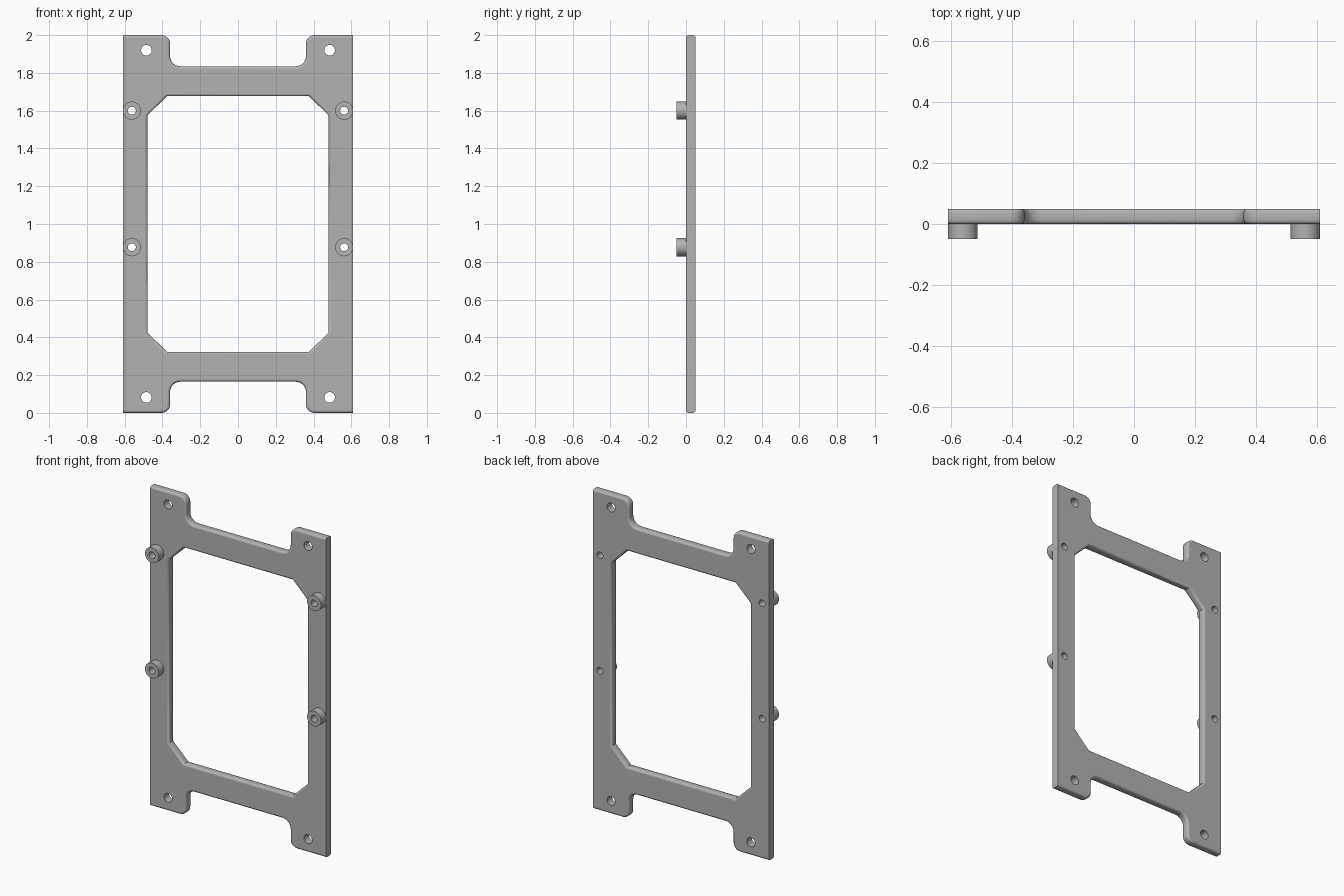
import bpy, bmesh
from math import sin, cos, radians, pi
from mathutils import Vector

if "Cube" in bpy.data.objects:
    bpy.data.objects.remove(bpy.data.objects["Cube"], do_unlink=True)

HALF_W, THICK, FILLET, MID = 0.61, 0.05, 0.012, 1.0
STANDOFF_H = 0.05
BOLT_R, SCREW_R, STANDOFF_R = 0.028, 0.021, 0.048

grey = bpy.data.materials.new("plain_grey")
grey.use_nodes = True
grey.diffuse_color = (0.45, 0.45, 0.45, 1)
grey.node_tree.nodes["Principled BSDF"].inputs["Base Color"].default_value = grey.diffuse_color


def arc(cx, cz, r, a0, a1, n=8):
    angles = [radians(a0 + (a1 - a0) * i / n) for i in range(n + 1)]
    return [Vector((cx + r * cos(a), cz + r * sin(a))) for a in angles]


def circle(cx, cz, r):
    return arc(cx, cz, r, 0, 360, 32)[:-1]


def mirror_quarter(quarter):
    """Closed counter-clockwise loop from its upper +x quarter."""
    def flip(sx, sz):
        return [Vector((p.x * sx, p.y * sz + MID)) for p in quarter]
    return flip(1, 1) + flip(-1, 1)[::-1] + flip(-1, -1) + flip(1, -1)[::-1]


def inset(loop, dist):
    """Mitred inset; the straight outer sides of the plate stay put."""
    def line(p, q):
        d = (q - p).normalized()
        on_side = abs(abs(p.x) - HALF_W) < 1e-4 and abs(p.x - q.x) < 1e-4
        return Vector((-d.y, d.x)), 0 if on_side else dist
    out = []
    for i, p in enumerate(loop):
        n1, d1 = line(loop[i - 1], p)
        n2, d2 = line(p, loop[(i + 1) % len(loop)])
        det = n1.x * n2.y - n1.y * n2.x
        if abs(det) < 1e-4:
            out.append(p + n1 * d1)
        else:
            out.append(p + Vector((d1 * n2.y - d2 * n1.y, n1.x * d2 - n2.x * d1)) / det)
    return out


def solid(name, walls):
    """Walls are (loop, [(inset, y), ...]); the first and last rings are capped."""
    bm = bmesh.new()
    caps = {0: [], 1: []}
    for loop, profile in walls:
        rings = []
        for dist, y in profile:
            pts = inset(loop, dist) if dist else loop
            rings.append([bm.verts.new((p.x, y, p.y)) for p in pts])
        n = len(loop)
        for a, b in zip(rings, rings[1:]):
            for i in range(n):
                j = (i + 1) % n
                bm.faces.new((a[i], a[j], b[j], b[i])).smooth = True
        for side, ring in ((0, rings[0]), (1, rings[-1])):
            caps[side] += [bm.edges.get((ring[i - 1], ring[i])) for i in range(n)]
    for side, edges in caps.items():
        bmesh.ops.triangle_fill(bm, use_beauty=True, edges=edges,
                                normal=(0, 1 if side else -1, 0))
    bmesh.ops.recalc_face_normals(bm, faces=bm.faces)
    # Keep caps flat and corners crisp
    for e in bm.edges:
        flat_cap = any(not f.smooth for f in e.link_faces)
        e.smooth = not flat_cap and e.calc_face_angle(pi) < radians(32)
    mesh = bpy.data.meshes.new(name)
    bm.to_mesh(mesh)
    bm.free()
    mesh.materials.append(grey)
    obj = bpy.data.objects.new(name, mesh)
    bpy.context.collection.objects.link(obj)


def rounded(sign):
    """Wall profile with a quarter-round on the front and back edges."""
    angles = [radians(a) for a in (0, 30, 60, 90)]
    front = [(sign * FILLET * (1 - sin(a)), FILLET * (1 - cos(a))) for a in angles]
    return front + [(d, THICK - y) for d, y in reversed(front)]


straight = [(0, 0), (0, THICK)]

# Frame plate: corner tabs, wide notches, chamfered opening
tab = ([Vector((HALF_W, 1.0))] + arc(0.405, 0.955, 0.045, 90, 180)
       + arc(0.305, 0.89, 0.055, 0, -90))
opening = [Vector((0.48, 0.575)), Vector((0.375, 0.677))]
walls = [(mirror_quarter(tab), rounded(1)), (mirror_quarter(opening), rounded(-1))]

bolts = [(s * 0.485, z) for s in (-1, 1) for z in (0.082, 1.92)]
screws = [(s * 0.562, z) for s in (-1, 1) for z in (0.877, 1.6)]
walls += [(circle(x, z, BOLT_R), straight) for x, z in bolts]
walls += [(circle(x, z, SCREW_R), straight) for x, z in screws]
solid("frame_plate", walls)

# Hollow standoffs on the front
for x, z in screws:
    side = "left" if x > 0 else "right"
    level = "upper" if z > MID else "lower"
    tube = [(0, -STANDOFF_H), (0, 0)]
    solid(f"standoff_{level}_{side}",
          [(circle(x, z, STANDOFF_R), tube), (circle(x, z, SCREW_R), tube)])
